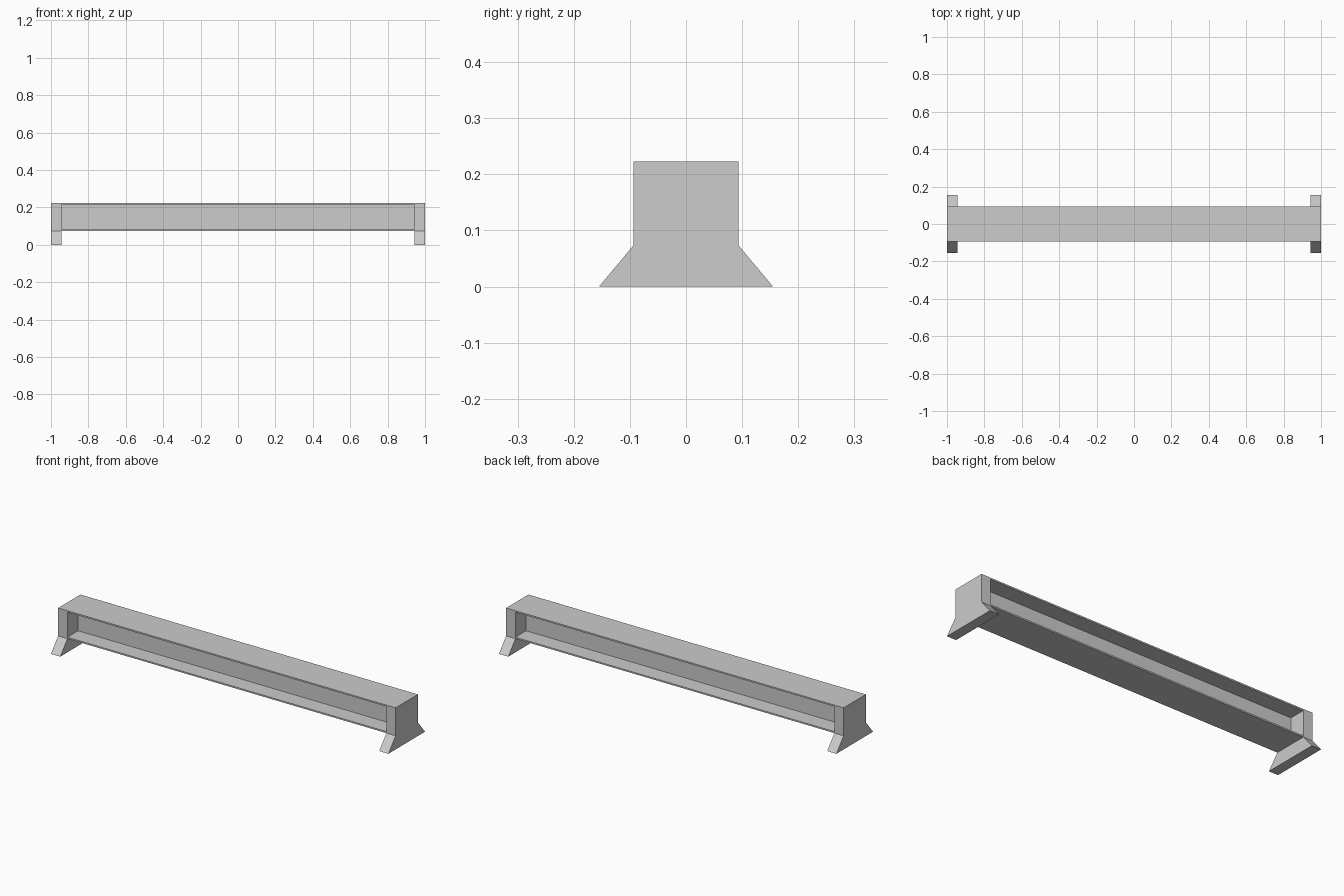
import bpy
import bmesh

cube = bpy.data.objects.get("Cube")
if cube:
    bpy.data.objects.remove(cube, do_unlink=True)

# Single plain grey
grey = bpy.data.materials.new("light_grey")
grey.use_nodes = True
grey.diffuse_color = (0.604, 0.604, 0.604, 1)
grey.node_tree.nodes["Principled BSDF"].inputs["Base Color"].default_value = grey.diffuse_color


def extrude_profile(name, profile, x0, x1):
    """Solid made by sweeping a (y, z) outline along x."""
    bm = bmesh.new()
    face = bm.faces.new([bm.verts.new((x0, y, z)) for y, z in profile])
    swept = bmesh.ops.extrude_face_region(bm, geom=[face])["geom"]
    verts = [g for g in swept if isinstance(g, bmesh.types.BMVert)]
    bmesh.ops.translate(bm, verts=verts, vec=(x1 - x0, 0, 0))
    bmesh.ops.recalc_face_normals(bm, faces=bm.faces)
    mesh = bpy.data.meshes.new(name)
    bm.to_mesh(mesh)
    bm.free()
    mesh.materials.append(grey)
    obj = bpy.data.objects.new(name, mesh)
    bpy.context.collection.objects.link(obj)
    return obj


half_length, inner = 1.0, 0.945
half_depth, foot_depth = 0.094, 0.155
bottom, top = 0.073, 0.223
plate = 0.008
web = plate / 2

# I-section beam: two thin flanges joined by a central web
right_half = [(half_depth, bottom), (half_depth, bottom + plate),
              (web, bottom + plate), (web, top - plate),
              (half_depth, top - plate), (half_depth, top)]
i_section = right_half + [(-y, z) for y, z in reversed(right_half)]
extrude_profile("beam", i_section, -inner, inner)

# End blocks with splayed feet
end_section = [(foot_depth, 0), (half_depth, bottom), (half_depth, top),
               (-half_depth, top), (-half_depth, bottom), (-foot_depth, 0)]
for side, sign in (("left", 1), ("right", -1)):
    extrude_profile(side + "_end_support", end_section, sign * inner, sign * half_length)
